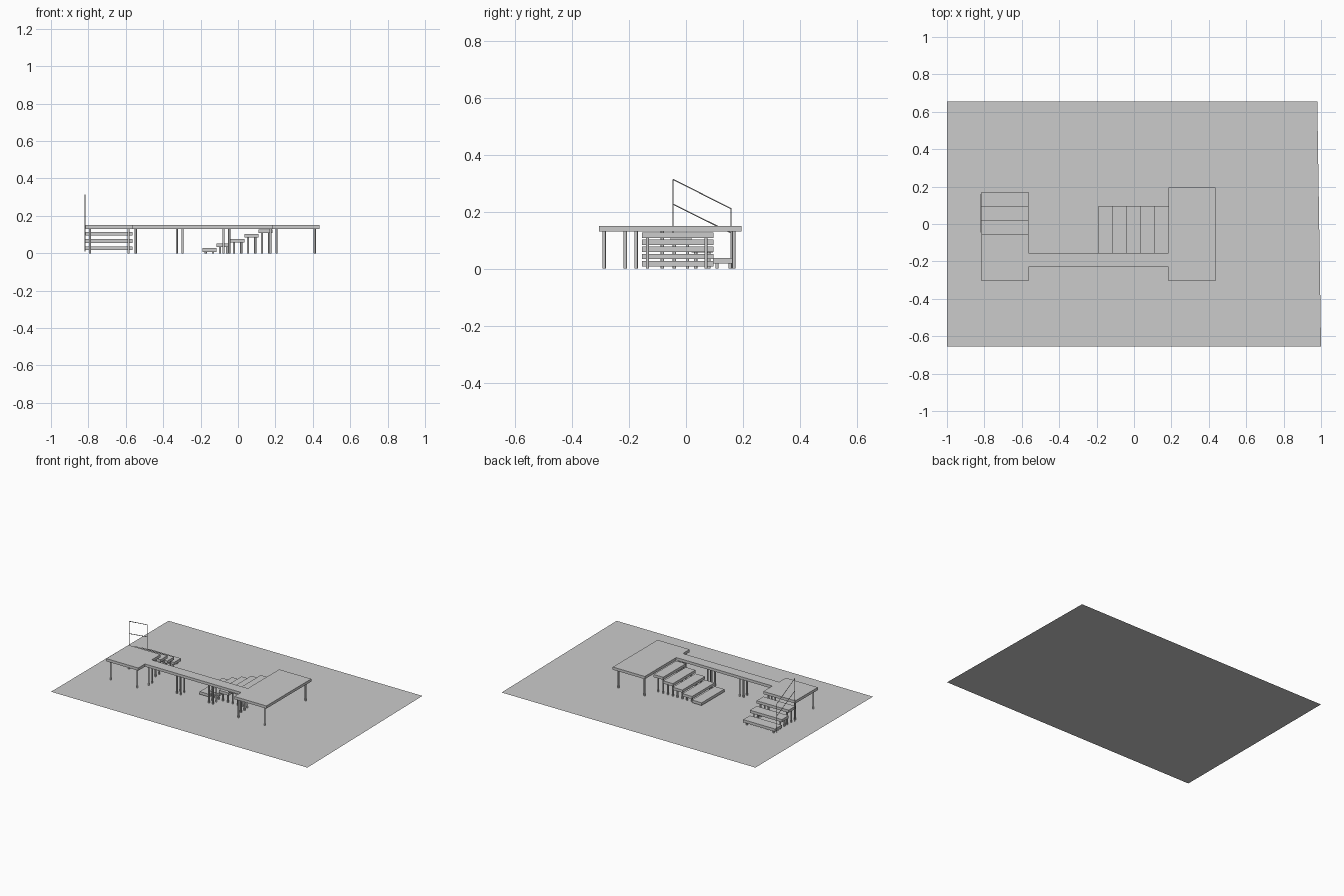
import bpy, bmesh
from mathutils import Vector

cube = bpy.data.objects.get("Cube")
if cube:
    bpy.data.objects.remove(cube, do_unlink=True)

grey = bpy.data.materials.new("plain_grey")
grey.use_nodes = True
COLOUR = (0.6, 0.6, 0.6, 1)
grey.diffuse_color = COLOUR
grey.node_tree.nodes["Principled BSDF"].inputs["Base Color"].default_value = COLOUR

THICK = 0.019
DECK_TOP = 0.15


def finish(name, bm):
    bmesh.ops.recalc_face_normals(bm, faces=bm.faces)
    mesh = bpy.data.meshes.new(name)
    bm.to_mesh(mesh)
    bm.free()
    mesh.materials.append(grey)
    obj = bpy.data.objects.new(name, mesh)
    bpy.context.collection.objects.link(obj)
    return obj


def slab(name, outline, top):
    """Extrude a flat outline downwards by the board thickness."""
    bm = bmesh.new()
    face = bm.faces.new([bm.verts.new((x, y, top)) for x, y in outline])
    out = bmesh.ops.extrude_face_region(bm, geom=[face], use_keep_orig=True)
    verts = [g for g in out["geom"] if isinstance(g, bmesh.types.BMVert)]
    bmesh.ops.translate(bm, verts=verts, vec=(0, 0, -THICK))
    return finish(name, bm)


def rod(bm, a, b, radius, sides):
    a, b = Vector(a), Vector(b)
    axis = b - a
    out = bmesh.ops.create_cone(bm, cap_ends=True, segments=sides, radius1=radius,
                                radius2=radius, depth=axis.length)
    turn = axis.to_track_quat("Z", "Y").to_matrix()
    bmesh.ops.rotate(bm, verts=out["verts"], matrix=turn)
    bmesh.ops.translate(bm, verts=out["verts"], vec=(a + b) / 2)


def legs(name, xs, ys, top):
    bm = bmesh.new()
    for x in xs:
        for y in ys:
            rod(bm, (x, y, 0), (x, y, top - THICK), 0.0058, 12)
    obj = finish(name, bm)
    for p in obj.data.polygons:
        p.use_smooth = len(p.vertices) == 4
    return obj


def rectangle(x0, x1, y0, y1):
    return [(x0, y0), (x1, y0), (x1, y1), (x0, y1)]


# Ground sheet
ground = bmesh.new()
ground.faces.new([ground.verts.new((x, y, 0)) for x, y in
                  [(-1, -0.655), (1, -0.655), (0.98, 0.655), (-1, 0.655)]])
finish("ground", ground)

# Deck: two platforms joined by a walkway
slab("deck", [(-0.815, -0.305), (-0.565, -0.305), (-0.565, -0.23), (0.185, -0.23),
              (0.185, -0.305), (0.435, -0.305), (0.435, 0.195), (0.185, 0.195),
              (0.185, -0.155), (-0.565, -0.155), (-0.565, -0.055), (-0.815, -0.055)], DECK_TOP)
legs("right_platform_legs", (-0.792, -0.585), (-0.287, -0.083), DECK_TOP)
legs("left_platform_legs", (0.205, 0.41), (-0.287, 0.168), DECK_TOP)
for i in range(3):
    x = -0.565 + 0.25 * i
    legs(f"walkway_legs_{i + 1}", (x + 0.018, x + 0.238), (-0.213, -0.175), DECK_TOP)

# Wide steps rising sideways to the left platform
for i in range(5):
    x = -0.19 + 0.075 * i
    top = 0.027 + 0.025 * i
    slab(f"side_step_{i + 1}", rectangle(x, x + 0.075, -0.155, 0.097), top)
    legs(f"side_step_legs_{i + 1}", (x + 0.018, x + 0.057), (-0.135, 0.07), top)

# Steps descending behind the right platform
for i in range(3):
    y = -0.055 + 0.075 * i
    top = 0.113 - 0.038 * i
    slab(f"back_step_{i + 1}", rectangle(-0.815, -0.565, y, y + 0.075), top)
    legs(f"back_step_legs_{i + 1}", (-0.792, -0.585), (y + 0.014, y + 0.06), top)

# Handrail beside the back steps
rail = bmesh.new()
X, Y0, Y1 = -0.818, -0.045, 0.158
for a, b in [((Y0, 0.01), (Y0, 0.313)), ((Y1, 0.01), (Y1, 0.21)),
             ((Y0, 0.313), (Y1, 0.21)), ((Y0, 0.226), (Y1, 0.125))]:
    rod(rail, (X, *a), (X, *b), 0.002, 8)
finish("handrail", rail)
